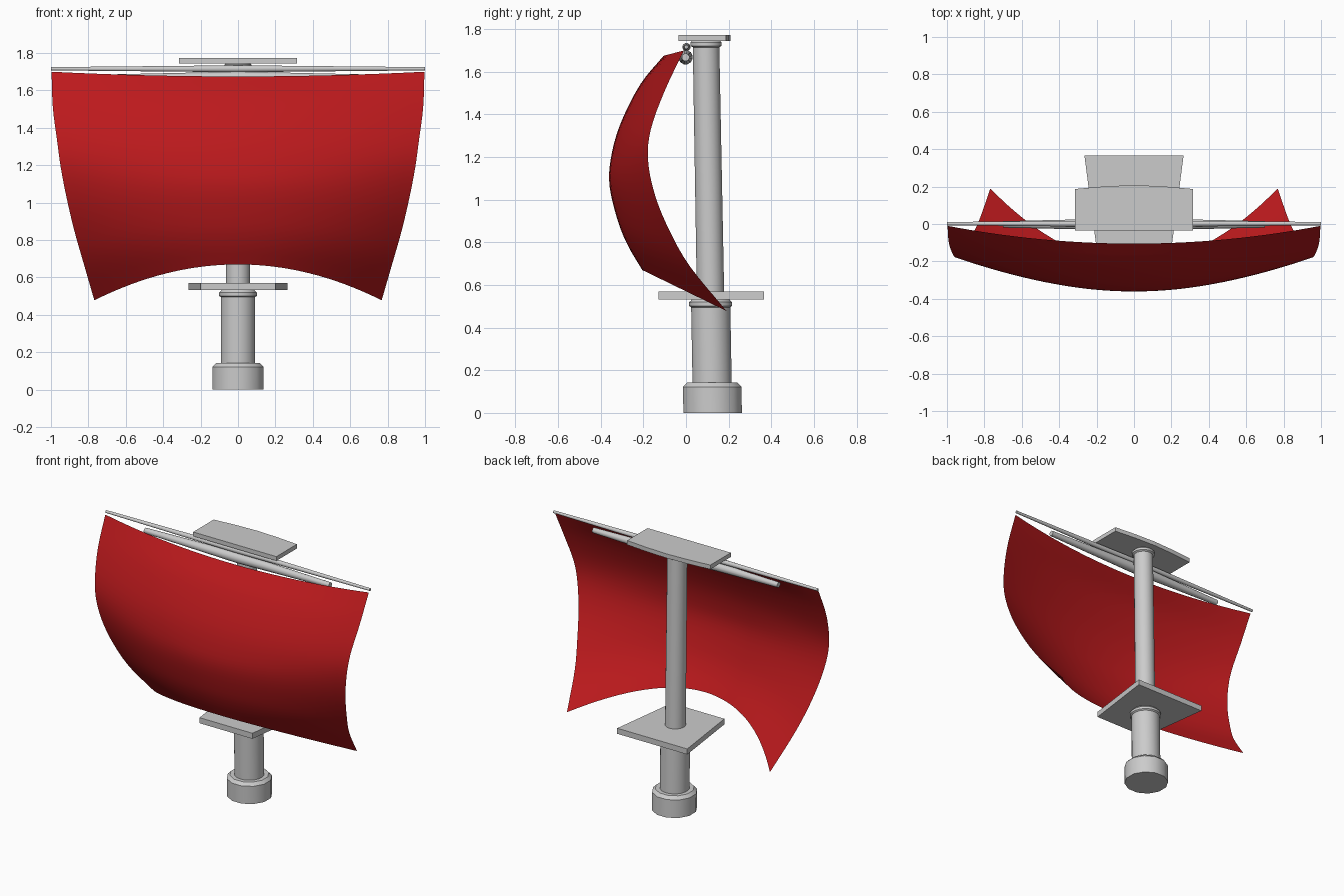
import bpy, bmesh, math
from mathutils import Vector

if "Cube" in bpy.data.objects:
    bpy.data.objects.remove(bpy.data.objects["Cube"])


def make(name, verts, faces, smooth=False):
    me = bpy.data.meshes.new(name)
    me.from_pydata(verts, [], faces)
    bm = bmesh.new()
    bm.from_mesh(me)
    bmesh.ops.recalc_face_normals(bm, faces=bm.faces)
    bm.to_mesh(me)
    bm.free()
    ob = bpy.data.objects.new(name, me)
    bpy.context.collection.objects.link(ob)
    if smooth:
        bpy.ops.object.select_all(action='DESELECT')
        ob.select_set(True)
        bpy.context.view_layer.objects.active = ob
        bpy.ops.object.shade_smooth_by_angle(angle=math.radians(40))
    return ob


def lathe(name, profile, place, n):
    """Spin (radius, height) pairs; place maps (a, b, height) to a point."""
    verts = [place(r * math.cos(2 * math.pi * (i + .5) / n),
                   r * math.sin(2 * math.pi * (i + .5) / n), h)
             for r, h in profile for i in range(n)]
    faces = [(k * n + i, k * n + (i + 1) % n, (k + 1) * n + (i + 1) % n, (k + 1) * n + i)
             for k in range(len(profile) - 1) for i in range(n)]
    last = (len(profile) - 1) * n
    faces += [tuple(range(n)), tuple(range(last, last + n))]
    return make(name, verts, faces, True)


def plate(name, outline, z0, z1):
    n = len(outline)
    verts = [(x, y, z) for z in (z0, z1) for x, y in outline]
    faces = [tuple(range(n)), tuple(range(n, 2 * n))]
    faces += [(i, (i + 1) % n, n + (i + 1) % n, n + i) for i in range(n)]
    return make(name, verts, faces)


def upright(a, b, h):
    # the mast leans slightly forward
    return (a, b + 0.125 - 0.018 * h, h)


# Mast: foot, thick lower pole, thin upper pole, each with a collar
lathe("mast_foot", [(.142, 0), (.142, .122), (.122, .142)], upright, 12)
lathe("lower_mast", [(.093, .13), (.093, .495), (.102, .502), (.102, .519),
                     (.093, .527), (.085, .54)], upright, 20)
lathe("upper_mast", [(.065, .52), (.063, 1.715), (.074, 1.722), (.074, 1.738),
                     (.065, 1.746)], upright, 20)

# Platforms
plate("lower_platform", [(-.2, -.13), (.2, -.13), (.265, .365), (-.265, .365)], .532, .57)
plate("top_platform", [(-.315, -.035), (.315, -.035), (.315, .187), (.16, .201),
                       (0, .208), (-.16, .201), (-.315, .187)], 1.744, 1.773)

# Yards: tapered horizontal spars
lathe("long_yard", [(.009, -1), (.019, 0), (.009, 1)],
      lambda a, b, h: (h, a + .002, b + 1.716), 12)
lathe("short_yard", [(.018, -.7), (.034, 0), (.018, .7)],
      lambda a, b, h: (h, a - .002, b + 1.668), 12)

# Sail: billowing sheet between a centre curve and a side curve
centre = [(0, -.105, 1.675), (0, -.215, 1.54), (0, -.31, 1.35), (0, -.353, 1.19),
          (0, -.358, 1.06), (0, -.318, .895), (0, -.27, .78), (0, -.205, .67)]
side = [(.997, -.01, 1.70), (.99, -.10, 1.51), (.967, -.165, 1.33), (.947, -.178, 1.185),
        (.915, -.145, 1.02), (.875, -.075, .85), (.828, .02, .685), (.768, .19, .478)]


def spline(pts, t):
    p = [Vector(q) for q in pts]
    p = [2 * p[0] - p[1]] + p + [2 * p[-1] - p[-2]]
    k = min(int(t), len(pts) - 2)
    f = t - k
    a, b, c, d = p[k:k + 4]
    return .5 * (2 * b + (c - a) * f + (2 * a - 5 * b + 4 * c - d) * f * f
                 + (3 * b - a - 3 * c + d) * f ** 3)


ROWS, COLS = 28, 32
verts = []
for j in range(ROWS + 1):
    t = 7 * j / ROWS
    c, s = spline(centre, t), spline(side, t)
    for i in range(COLS + 1):
        u = 2 * i / COLS - 1
        verts.append((u * s.x, c.y + (s.y - c.y) * u * u, c.z + (s.z - c.z) * u * u))
w = COLS + 1
faces = [(j * w + i, j * w + i + 1, (j + 1) * w + i + 1, (j + 1) * w + i)
         for j in range(ROWS) for i in range(COLS)]
sail = make("sail", verts, faces, True)
red = bpy.data.materials.new("sail_red")
red.diffuse_color = (.5, .01, .012, 1)
red.use_nodes = True
red.node_tree.nodes["Principled BSDF"].inputs["Base Color"].default_value = red.diffuse_color
sail.data.materials.append(red)
